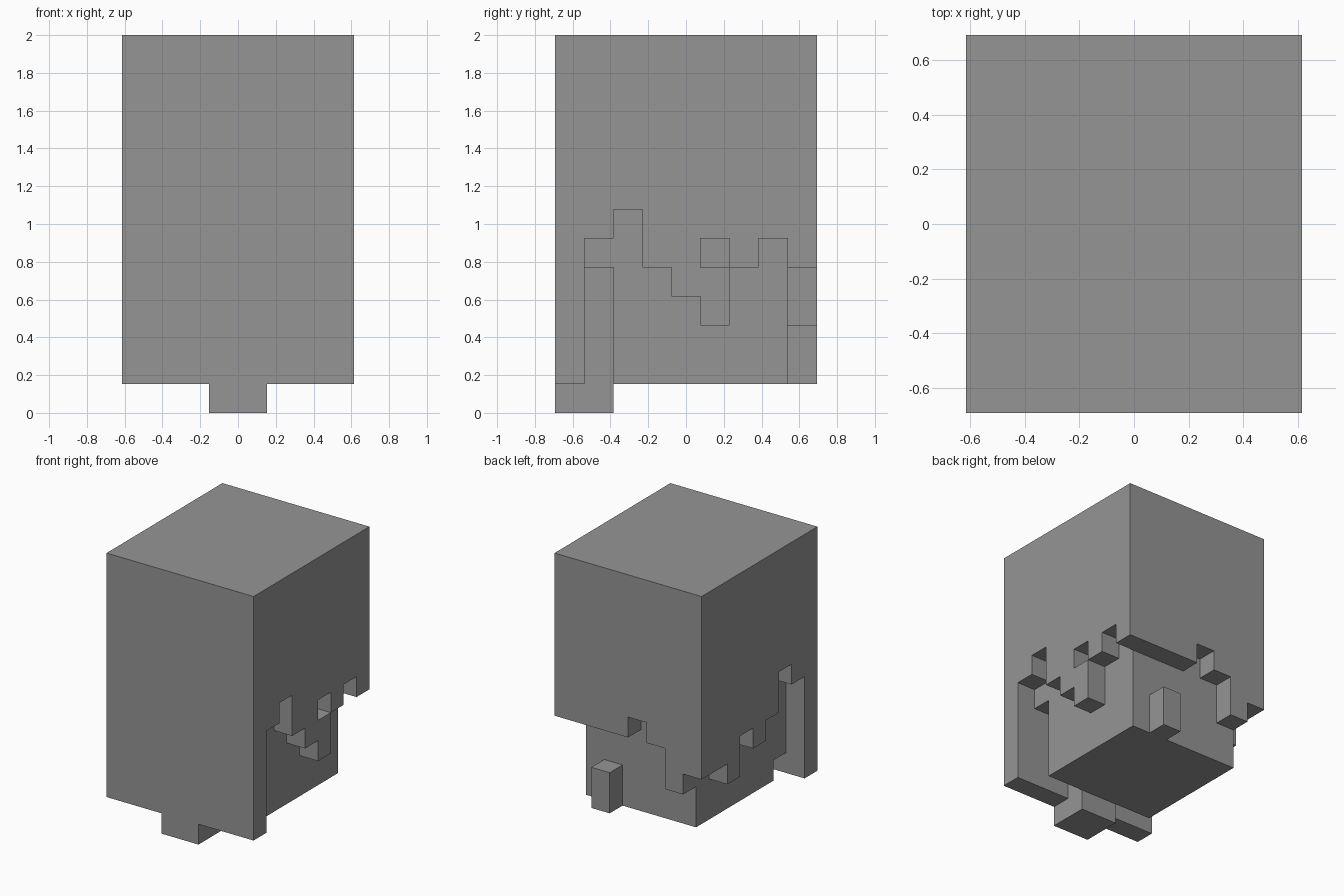
import bpy
import bmesh

cube = bpy.data.objects.get("Cube")
if cube:
    bpy.data.objects.remove(cube, do_unlink=True)

U = 2 / 13          # one block of the grid
TOP = 13            # height in blocks
MID = 4.5           # half the depth in blocks

grey = bpy.data.materials.new("plain grey")
grey.use_nodes = True
grey.diffuse_color = (0.3, 0.3, 0.3, 1)
grey.node_tree.nodes["Principled BSDF"].inputs["Base Color"].default_value = (0.3, 0.3, 0.3, 1)


def prism(name, outline, push):
    """Extrude a closed outline (block units, y counted from the front)."""
    bm = bmesh.new()
    face = bm.faces.new([bm.verts.new((x * U, (y - MID) * U, z * U)) for x, y, z in outline])
    grown = bmesh.ops.extrude_face_region(bm, geom=[face])
    moved = [v for v in grown["geom"] if isinstance(v, bmesh.types.BMVert)]
    bmesh.ops.translate(bm, verts=moved, vec=[p * U for p in push])
    bmesh.ops.recalc_face_normals(bm, faces=bm.faces)
    mesh = bpy.data.meshes.new(name)
    bm.to_mesh(mesh)
    bm.free()
    mesh.materials.append(grey)
    obj = bpy.data.objects.new(name, mesh)
    bpy.context.collection.objects.link(obj)
    return obj


def box(name, x, y, z):
    outline = [(x[0], y[0], z[0]), (x[1], y[0], z[0]), (x[1], y[1], z[0]), (x[0], y[1], z[0])]
    return prism(name, outline, (0, 0, z[1] - z[0]))


def fringe(start, bottoms):
    """Panel outline whose lower edge steps block by block."""
    points = [(start, TOP)]
    last = None
    for i, low in enumerate(bottoms):
        if low != last:
            if last is not None:
                points.append((start + i, last))
            points.append((start + i, low))
        last = low
    end = start + len(bottoms)
    return points + [(end, last), (end, TOP)]


# Head, and the parts joining it to the front plate
box("head", (-3, 3), (2, 8), (1, TOP))
box("forehead", (-3, 3), (1, 2), (5, TOP))
box("right_cheek", (-3, -2), (1, 2), (2, 5))
box("nose", (-1, 1), (1, 2), (0, 5))

# Front plate with its chin tab
box("front_plate", (-4, 4), (0, 1), (1, TOP))
box("chin_tab", (-1, 1), (0, 1), (0, 1))

# Ragged hair on the sides and the back
left_hair = prism("left_hair", [(3, y, z) for y, z in fringe(1, [6, 7, 5, 4, 3, 5, 6])], (1, 0, 0))
prism("right_hair", [(-4, y, z) for y, z in fringe(1, [6, 7, 5, 4, 5, 3, 4])], (1, 0, 0))
prism("back_hair", [(x, 8, z) for x, z in fringe(-4, [4, 3, 5, 6, 5, 5, 5, 5])], (0, 1, 0))
box("loose_lock", (1, 2), (8, 9), (1, 3))

# Square gap in the left hair
cutter = box("hair_gap_cutter", (2.5, 4.5), (5, 6), (5, 6))
cutter.hide_render = True
cutter.hide_viewport = True
gap = left_hair.modifiers.new("gap", "BOOLEAN")
gap.operation = "DIFFERENCE"
gap.solver = "EXACT"
gap.object = cutter
